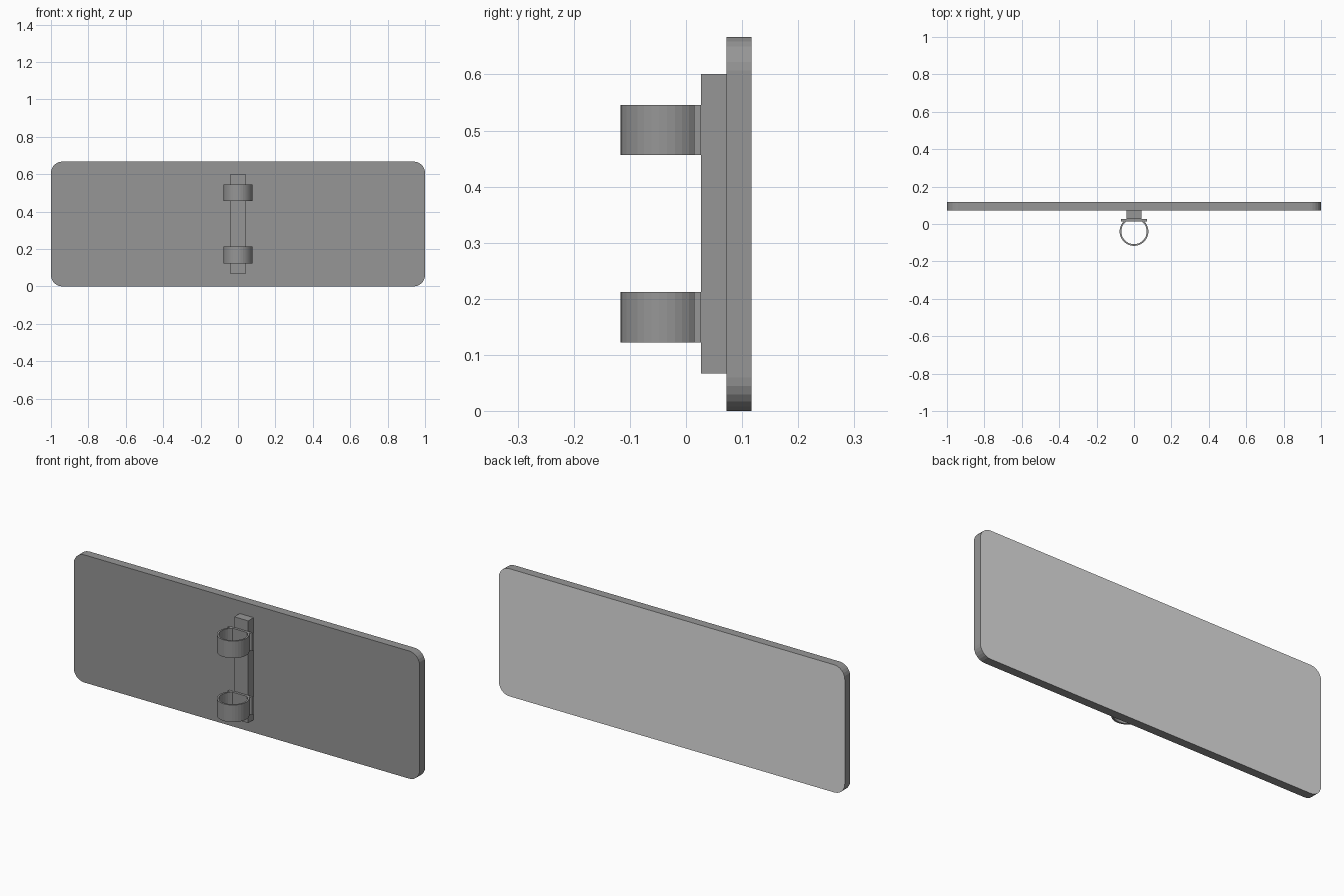
import bpy, bmesh, math

if "Cube" in bpy.data.objects:
    bpy.data.objects.remove(bpy.data.objects["Cube"])


def material(name, v):
    m = bpy.data.materials.new(name)
    m.diffuse_color = (v, v, v, 1)
    m.use_nodes = True
    m.node_tree.nodes["Principled BSDF"].inputs["Base Color"].default_value = m.diffuse_color
    return m


grey = material("mid grey", 0.305)
pale = material("pale grey", 0.73)


def prism(name, points, lo, hi, axis):
    """Extrude a closed 2D outline along y (points are x,z) or z (points are x,y)."""
    bm = bmesh.new()
    put = (lambda p, t: (p[0], t, p[1])) if axis == "y" else (lambda p, t: (p[0], p[1], t))
    face = bm.faces.new([bm.verts.new(put(p, lo)) for p in points])
    side = bmesh.ops.extrude_face_region(bm, geom=[face])
    move = (0, hi - lo, 0) if axis == "y" else (0, 0, hi - lo)
    bmesh.ops.translate(bm, vec=move,
                        verts=[g for g in side["geom"] if isinstance(g, bmesh.types.BMVert)])
    bmesh.ops.recalc_face_normals(bm, faces=bm.faces)
    mesh = bpy.data.meshes.new(name)
    bm.to_mesh(mesh)
    bm.free()
    mesh.materials.append(grey)
    ob = bpy.data.objects.new(name, mesh)
    bpy.context.collection.objects.link(ob)
    return ob


def box(x, y0, y1):
    return [(-x, y0), (x, y0), (x, y1), (-x, y1)]


# sign panel with rounded corners; its back is the pale sign face
W, H, R, N = 1.0, 0.667, 0.06, 6
outline = []
for k, (cx, cz) in enumerate([(W - R, H - R), (R - W, H - R), (R - W, R), (W - R, R)]):
    for i in range(N + 1):
        a = math.pi / 2 * (k + i / N)
        outline.append((cx + R * math.cos(a), cz + R * math.sin(a)))
panel = prism("sign_panel", outline, 0.072, 0.117, "y")
panel.data.materials.append(pale)
for f in panel.data.polygons:
    if f.normal.y > 0.9:
        f.material_index = 1

# vertical mounting rail
prism("mounting_rail", box(0.04, 0.027, 0.072), 0.067, 0.601, "z")

# two pole clamps: open band plus flat back plate
CY, RO, RI, SEG = -0.040, 0.077, 0.068, 26


def arc(r):
    a0 = math.asin((0.016 - CY) / r)
    sweep = math.pi + 2 * a0
    return [(r * math.cos(a0 - sweep * i / SEG), CY + r * math.sin(a0 - sweep * i / SEG))
            for i in range(SEG + 1)]


for label, z0 in (("lower", 0.1225), ("upper", 0.4565)):
    prism(label + "_clamp_band", arc(RO) + arc(RI)[::-1], z0, z0 + 0.0895, "z")
    prism(label + "_clamp_plate", box(0.07, 0.014, 0.027), z0, z0 + 0.0895, "z")
